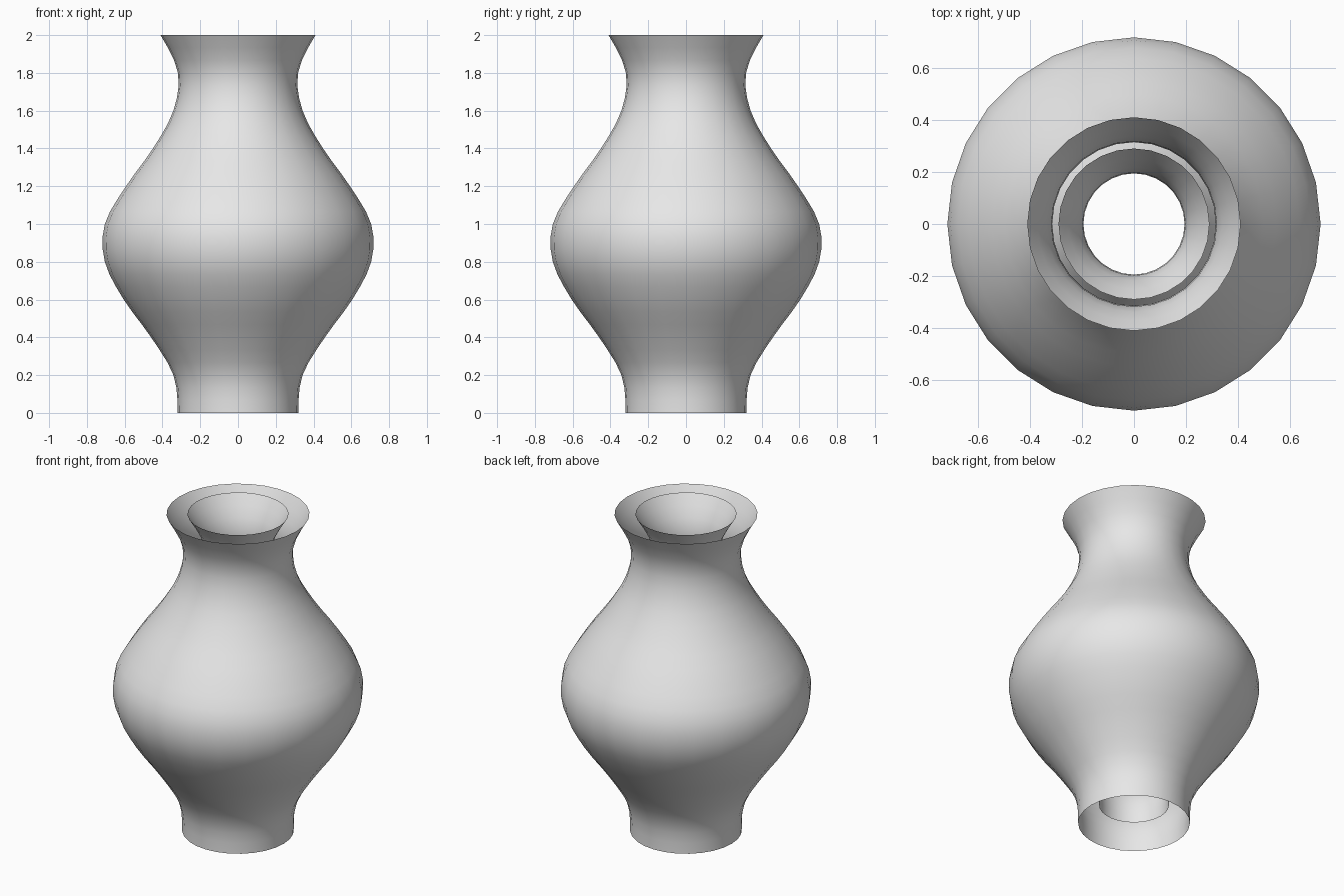
import bpy
import bmesh
from math import cos, sin, pi

cube = bpy.data.objects.get("Cube")
if cube:
    bpy.data.objects.remove(cube, do_unlink=True)

SEGMENTS = 28
STEPS = 3

# Radii of the vase at equal heights from foot to rim,
# with one extra guide value at each end
RADII = [0.34, 0.32, 0.342, 0.46, 0.605, 0.705, 0.705,
         0.593, 0.45, 0.342, 0.318, 0.41, 0.55]


def smooth_profile():
    """Pairs of height fraction and radius along a smooth curve."""
    spans = len(RADII) - 3
    points = []
    for i in range(spans):
        a, b, c, d = RADII[i:i + 4]
        for s in range(STEPS):
            t = s / STEPS
            r = b + 0.5 * t * (c - a + t * (2 * a - 5 * b + 4 * c - d
                                            + t * (3 * (b - c) + d - a)))
            points.append(((i + t) / spans, r))
    points.append((1, RADII[-2]))
    return points


def lathe(name, bottom, top, inset, material, inward=False):
    """Open surface of revolution around z."""
    bm = bmesh.new()
    rings = []
    for f, r in smooth_profile():
        z = bottom + f * (top - bottom)
        rings.append([bm.verts.new(((r - inset) * cos(2 * pi * k / SEGMENTS),
                                    (r - inset) * sin(2 * pi * k / SEGMENTS), z))
                      for k in range(SEGMENTS)])
    for low, high in zip(rings, rings[1:]):
        for k in range(SEGMENTS):
            n = (k + 1) % SEGMENTS
            face = bm.faces.new((low[k], low[n], high[n], high[k]))
            face.smooth = True
            if inward:
                face.normal_flip()
    mesh = bpy.data.meshes.new(name)
    bm.to_mesh(mesh)
    bm.free()
    mesh.materials.append(material)
    obj = bpy.data.objects.new(name, mesh)
    bpy.context.collection.objects.link(obj)
    return obj


clay = bpy.data.materials.new("light grey clay")
clay.use_nodes = True
grey = (0.8, 0.8, 0.8, 1)
clay.diffuse_color = grey
clay.node_tree.nodes["Principled BSDF"].inputs["Base Color"].default_value = grey

# Outer wall, and the separate inner wall that starts above the foot
lathe("outer_wall", 0, 2, 0, clay)
lathe("inner_wall", 0.12, 2, 0.12, clay, inward=True)
